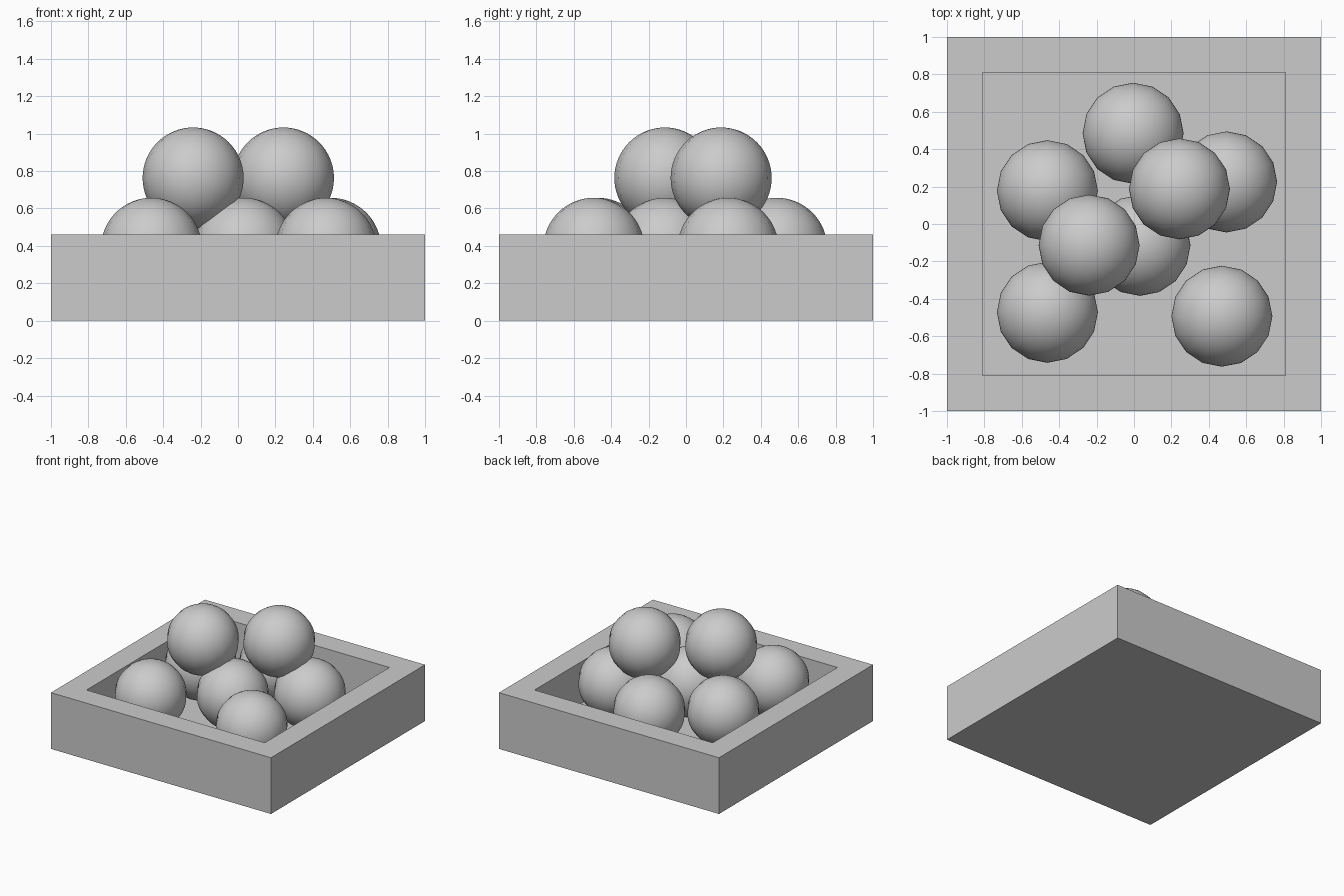
import bpy, bmesh
from math import copysign

if "Cube" in bpy.data.objects:
    bpy.data.objects.remove(bpy.data.objects["Cube"])

HEIGHT, FLOOR, INNER, RADIUS = 0.462, 0.12, 0.81, 0.27


def add_object(name, bm):
    mesh = bpy.data.meshes.new(name)
    bm.to_mesh(mesh)
    bm.free()
    obj = bpy.data.objects.new(name, mesh)
    bpy.context.collection.objects.link(obj)
    return obj


# Square tray: inset the top face of a block, then sink it to the floor
bm = bmesh.new()
bmesh.ops.create_cube(bm, size=2)
for v in bm.verts:
    v.co.z = HEIGHT if v.co.z > 0 else 0
bm.normal_update()
top = max(bm.faces, key=lambda f: f.calc_center_median().z)
bmesh.ops.inset_region(bm, faces=[top], thickness=0.1)
for v in top.verts:
    v.co.x = copysign(INNER, v.co.x)
    v.co.y = copysign(INNER, v.co.y)
floor = bmesh.ops.extrude_discrete_faces(bm, faces=[top])["faces"][0]
for v in floor.verts:
    v.co.z = FLOOR
add_object("tray", bm)

# Balls: six resting on the floor, two stacked on top
LOW, HIGH = FLOOR + RADIUS - 0.003, 0.763
balls = [
    (-0.005, 0.485, LOW), (-0.463, 0.178, LOW), (0.495, 0.225, LOW),
    (0.032, -0.114, LOW), (-0.463, -0.472, LOW), (0.47, -0.493, LOW),
    (0.243, 0.188, HIGH), (-0.24, -0.113, HIGH),
]
for i, place in enumerate(balls, 1):
    bm = bmesh.new()
    bmesh.ops.create_uvsphere(bm, u_segments=16, v_segments=32, radius=RADIUS)
    for f in bm.faces:
        f.smooth = True
    add_object(f"ball_{i}", bm).location = place
